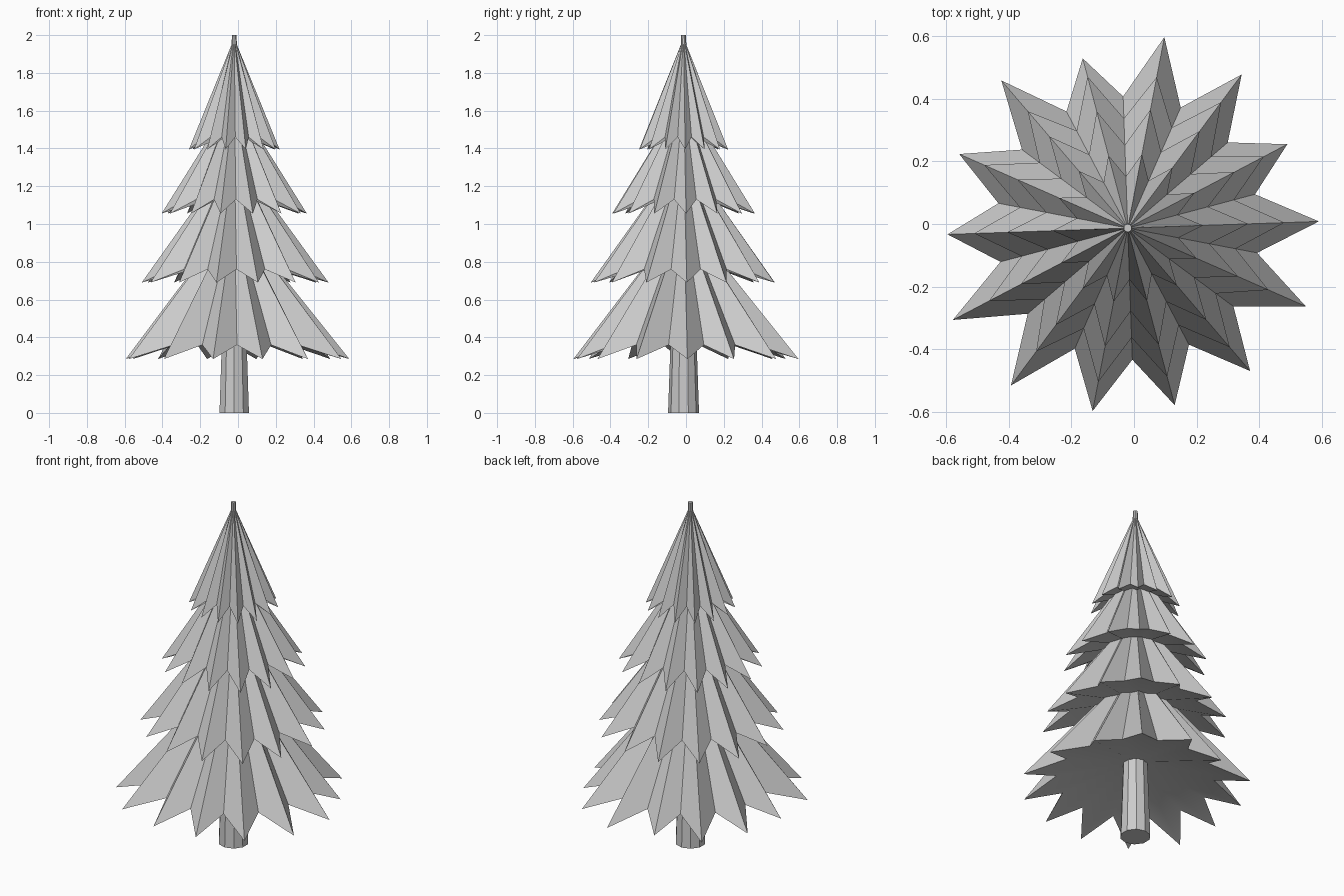
import bpy
import bmesh
from math import cos, sin, pi, radians

old = bpy.data.objects.get("Cube")
if old:
    bpy.data.objects.remove(old, do_unlink=True)

CENTRE = (-0.02, -0.013)
TIPS = 14
PHASE = radians(2)

grey = bpy.data.materials.new("plain grey")
grey.use_nodes = True
grey.diffuse_color = (0.6, 0.6, 0.6, 1)
grey.node_tree.nodes["Principled BSDF"].inputs["Base Color"].default_value = (0.6, 0.6, 0.6, 1)


def finish(name, bm):
    bmesh.ops.recalc_face_normals(bm, faces=bm.faces)
    mesh = bpy.data.meshes.new(name)
    bm.to_mesh(mesh)
    bm.free()
    mesh.materials.append(grey)
    obj = bpy.data.objects.new(name, mesh)
    obj.location = (*CENTRE, 0)
    bpy.context.collection.objects.link(obj)
    return obj


def branch_tier(name, tip_radii, tip_z, valley_r, valley_z, top_r, top_z, under_z):
    """Pleated skirt: a star-shaped rim rising to a narrow collar, closed below."""
    bm = bmesh.new()
    rim, collar = [], []
    for i in range(TIPS * 2):
        a = PHASE + i * pi / TIPS
        is_tip = i % 2 == 0
        r = tip_radii[i // 2 % len(tip_radii)] if is_tip else valley_r
        z = tip_z if is_tip else valley_z
        rim.append(bm.verts.new((r * cos(a), r * sin(a), z)))
        collar.append(bm.verts.new((top_r * cos(a), top_r * sin(a), top_z)))
    hub = bm.verts.new((0, 0, under_z))
    n = len(rim)
    for i in range(n):
        j = (i + 1) % n
        bm.faces.new((rim[i], rim[j], collar[j], collar[i]))
        under = bm.faces.new((rim[j], rim[i], hub))
        under.smooth = True
    bm.faces.new(collar)
    # Crisp rim, soft underside
    for v in rim:
        for e in v.link_edges:
            if hub not in e.verts:
                e.smooth = False
    return finish(name, bm)


# Tapered trunk running the full height
bm = bmesh.new()
bmesh.ops.create_cone(bm, cap_ends=True, segments=10, radius1=0.082, radius2=0.013, depth=2)
bmesh.ops.translate(bm, verts=bm.verts, vec=(0, 0, 1))
finish("trunk", bm)

# Four branch tiers, widest at the bottom
bottom_tips = [.61, .575, .61, .62, .56, .62, .587, .575, .63, .625, .594, .584, .60, .62]
branch_tier("bottom_branches", bottom_tips, 0.285, 0.42, 0.36, 0.045, 0.99, 0.46)
branch_tier("lower_branches", [0.50, 0.49], 0.69, 0.35, 0.76, 0.035, 1.33, 0.83)
branch_tier("upper_branches", [0.385], 1.055, 0.265, 1.13, 0.025, 1.63, 1.18)
branch_tier("top_branches", [0.24], 1.395, 0.165, 1.46, 0.014, 1.95, 1.49)
